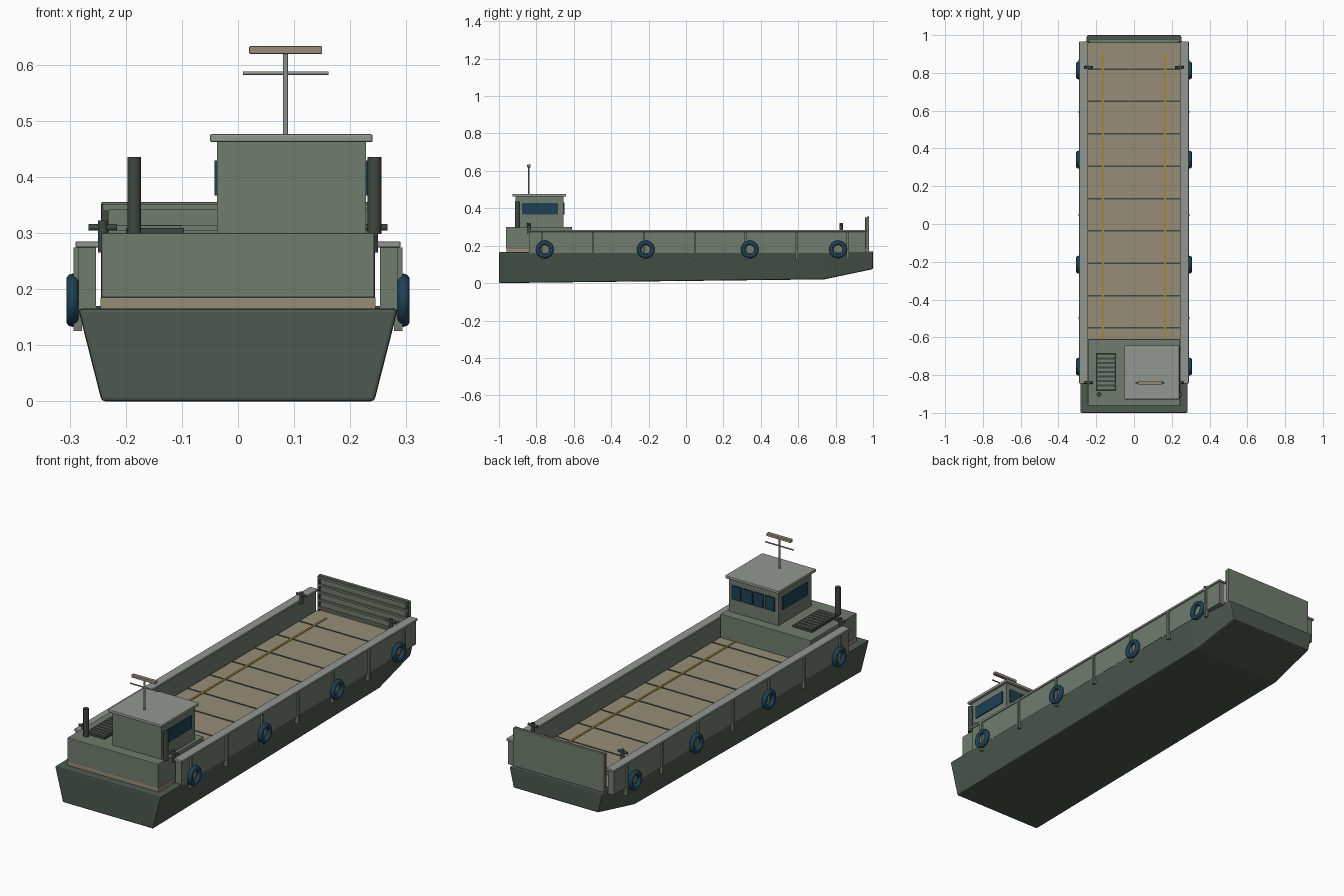
import bpy, bmesh, math
from mathutils import Vector

cube = bpy.data.objects.get("Cube")
if cube:
    bpy.data.objects.remove(cube, do_unlink=True)


def material(name, rgb):
    m = bpy.data.materials.new(name)
    m.use_nodes = True
    m.diffuse_color = (*rgb, 1)
    m.node_tree.nodes["Principled BSDF"].inputs["Base Color"].default_value = (*rgb, 1)
    return m


HULL = material("dark green", (0.075, 0.098, 0.080))
WALL = material("grey green", (0.165, 0.200, 0.155))
LIGHT = material("light grey", (0.29, 0.31, 0.285))
DECK = material("tan", (0.31, 0.27, 0.185))
BLUE = material("dark blue", (0.013, 0.052, 0.090))
YELLOW = material("ochre", (0.40, 0.235, 0.04))
TRIM = material("charcoal green", (0.05, 0.065, 0.055))


def finish(bm, name, mat, bevel=0, smooth=False):
    bmesh.ops.recalc_face_normals(bm, faces=bm.faces)
    mesh = bpy.data.meshes.new(name)
    bm.to_mesh(mesh)
    bm.free()
    mesh.materials.append(mat)
    ob = bpy.data.objects.new(name, mesh)
    bpy.context.collection.objects.link(ob)
    if bevel:
        mod = ob.modifiers.new("bevel", "BEVEL")
        mod.width = bevel
        mod.segments = 2
    if smooth:
        bpy.ops.object.select_all(action="DESELECT")
        ob.select_set(True)
        bpy.context.view_layer.objects.active = ob
        bpy.ops.object.shade_smooth_by_angle(angle=math.radians(40))
    return ob


def box(name, mat, x, y, z, bevel=0):
    """Box from (low, high) ranges on each axis."""
    bm = bmesh.new()
    bmesh.ops.create_cube(bm, size=1)
    for v in bm.verts:
        v.co = [r[0] if c < 0 else r[1] for c, r in zip(v.co, (x, y, z))]
    return finish(bm, name, mat, bevel)


def rod(name, mat, start, end, radius, sides=14):
    a, b = Vector(start), Vector(end)
    bm = bmesh.new()
    bmesh.ops.create_cone(bm, cap_ends=True, segments=sides, radius1=radius,
                          radius2=radius, depth=(b - a).length)
    turn = (b - a).to_track_quat("Z", "Y")
    for v in bm.verts:
        v.co = turn @ v.co + (a + b) / 2
    return finish(bm, name, mat, smooth=True)


def side_range(s, low, high):
    return tuple(sorted((s * low, s * high)))


def tyre(name, x, y, z, major=0.036, minor=0.0115):
    """Ring around the x axis."""
    bm = bmesh.new()
    rings = []
    for i in range(24):
        a = math.tau * i / 24
        ring = []
        for j in range(10):
            b = math.tau * j / 10
            r = major + minor * math.cos(b)
            ring.append(bm.verts.new((x + minor * math.sin(b),
                                      y + r * math.cos(a), z + r * math.sin(a))))
        rings.append(ring)
    for i in range(24):
        p, q = rings[i - 1], rings[i]
        for j in range(10):
            bm.faces.new((p[j - 1], p[j], q[j], q[j - 1]))
    return finish(bm, name, BLUE, smooth=True)


# Hull lofted through stations: y, bottom half width, bottom z, top half width, top z
bm = bmesh.new()
sections = []
for y, bw, bz, tw, tz in ((-1, 0.243, 0, 0.285, 0.165),
                          (0.74, 0.243, 0.02, 0.285, 0.168),
                          (1, 0.228, 0.075, 0.25, 0.17)):
    sections.append([bm.verts.new(c) for c in
                     ((-bw, y, bz), (bw, y, bz), (tw, y, tz), (-tw, y, tz))])
for p, q in zip(sections, sections[1:]):
    for j in range(4):
        bm.faces.new((p[j - 1], p[j], q[j], q[j - 1]))
bm.faces.new(sections[0])
bm.faces.new(sections[-1])
finish(bm, "hull", HULL, bevel=0.006)

# Cargo deck with seams and lane lines
box("cargo_deck", DECK, (-0.245, 0.245), (-0.96, 0.965), (0.16, 0.185))
for i in range(9):
    y = 0.82 - 0.1713 * i
    box("deck_seam", TRIM, (-0.243, 0.243), (y - 0.004, y + 0.004), (0.183, 0.187))
for s in (-1, 1):
    box("lane_line", YELLOW, side_range(s, 0.159, 0.169), (-0.61, 0.91), (0.183, 0.188))

# Sides: bulwarks, cap rails, ribs, tyres and bollards
for s in (-1, 1):
    box("bulwark", WALL, side_range(s, 0.253, 0.284), (-0.84, 0.96), (0.16, 0.276))
    box("cap_rail", LIGHT, side_range(s, 0.246, 0.29), (-0.845, 0.967), (0.274, 0.285), 0.003)
    box("deck_edge", TRIM, side_range(s, 0.243, 0.255), (-0.84, 0.96), (0.16, 0.17))
    for i in range(7):
        y = -0.77 + 0.2725 * i
        box("side_rib", WALL, side_range(s, 0.278, 0.293), (y - 0.006, y + 0.006), (0.125, 0.274))
    for y in (-0.755, -0.215, 0.341, 0.813):
        tyre("tyre_fender", s * 0.295, y, 0.18)
    for y in (-0.84, 0.83):
        rod("bollard_post", TRIM, (s * 0.241, y, 0.265), (s * 0.241, y, 0.322), 0.009)
        rod("bollard_bar", TRIM, (s * 0.216, y, 0.31), (s * 0.266, y, 0.31), 0.006)

# Bow ramp with inner stiffeners
box("bow_ramp", WALL, (-0.244, 0.244), (0.965, 0.979), (0.168, 0.355), 0.002)
for i in range(5):
    z = 0.2 + 0.0365 * i
    box("ramp_stiffener", WALL, (-0.24, 0.24), (0.957, 0.967), (z - 0.005, z + 0.005))
for s in (-1, 1):
    box("ramp_edge", TRIM, side_range(s, 0.231, 0.243), (0.957, 0.967), (0.18, 0.352))

# Deckhouse and wheelhouse
box("deckhouse", WALL, (-0.243, 0.243), (-0.962, -0.61), (0.185, 0.3), 0.002)
box("wheelhouse", WALL, (-0.037, 0.228), (-0.912, -0.656), (0.298, 0.464))
box("wheelhouse_roof", LIGHT, (-0.05, 0.24), (-0.928, -0.642), (0.462, 0.476), 0.003)
for x in ((-0.042, -0.035), (0.226, 0.233)):
    box("side_window", BLUE, x, (-0.877, -0.685), (0.367, 0.429))
for i in range(4):
    x = 0.0055 + 0.06 * i
    box("forward_window", BLUE, (x - 0.025, x + 0.025), (-0.658, -0.649), (0.366, 0.432))

# Exhaust pipes
for x in (-0.185, 0.243):
    rod("exhaust_pipe", TRIM, (x, -0.902, 0.298), (x, -0.902, 0.435), 0.0125, 18)

# Engine vent with slats
box("engine_vent", TRIM, (-0.2, -0.096), (-0.885, -0.682), (0.298, 0.309))
for i in range(8):
    y = -0.867 + 0.0238 * i
    box("vent_slat", WALL, (-0.194, -0.102), (y - 0.006, y + 0.006), (0.305, 0.313))

# Mast, crossbar and radar
rod("mast", LIGHT, (0.085, -0.84, 0.474), (0.085, -0.84, 0.622), 0.0045)
rod("mast_crossbar", LIGHT, (0.009, -0.84, 0.585), (0.161, -0.84, 0.585), 0.0032)
box("radar_bar", DECK, (0.02, 0.15), (-0.849, -0.831), (0.619, 0.633), 0.002)
